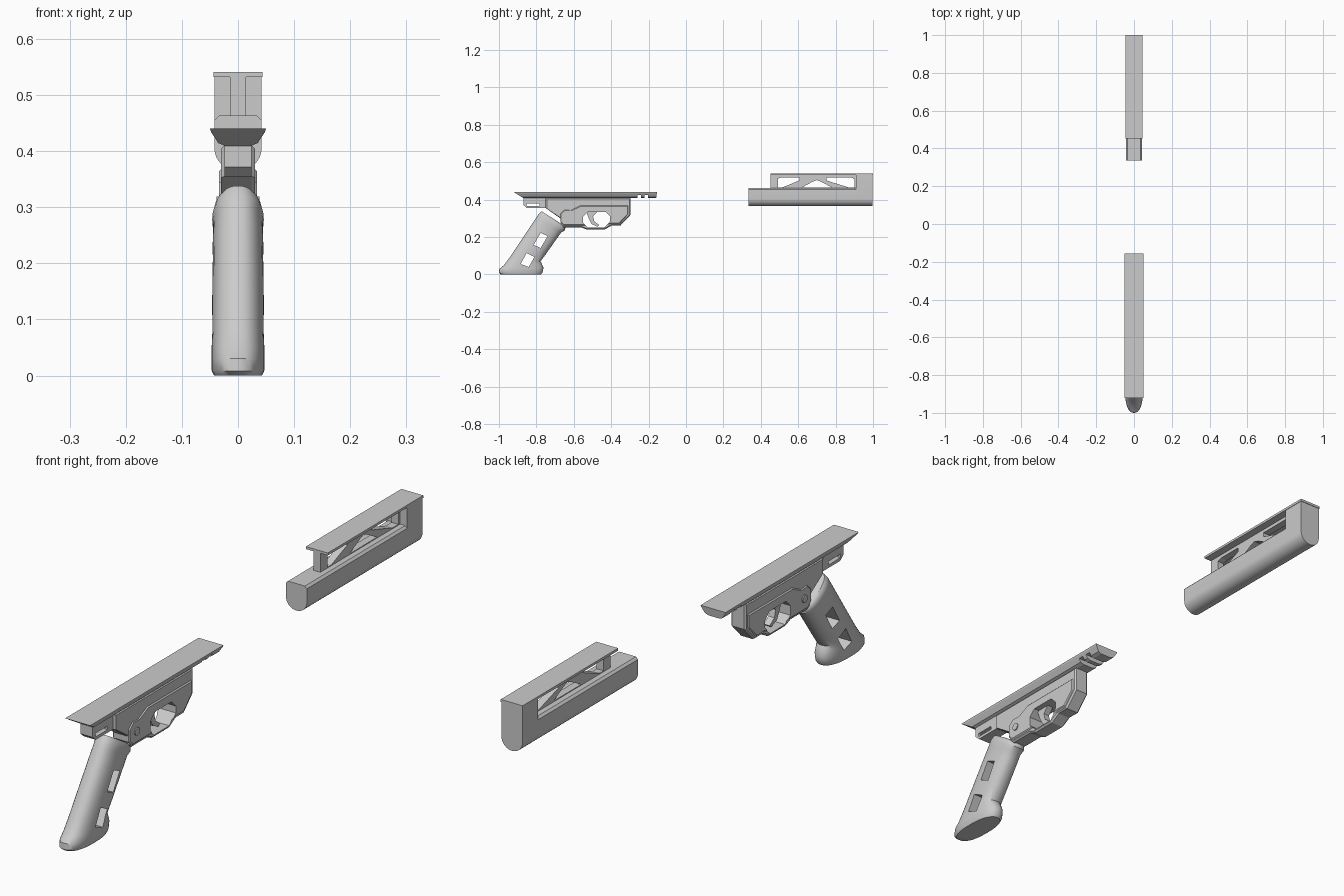
import bpy, bmesh, math

if "Cube" in bpy.data.objects:
    bpy.data.objects.remove(bpy.data.objects["Cube"])


def loft(name, rings, smooth=None):
    """Skin a list of equal-length point rings and cap both ends."""
    bm = bmesh.new()
    vs = [[bm.verts.new(p) for p in r] for r in rings]
    n = len(rings[0])
    for a, b in zip(vs, vs[1:]):
        for i in range(n):
            j = (i + 1) % n
            bm.faces.new((a[i], a[j], b[j], b[i]))
    bm.faces.new(vs[0])
    bm.faces.new(vs[-1])
    bmesh.ops.recalc_face_normals(bm, faces=bm.faces)
    me = bpy.data.meshes.new(name)
    bm.to_mesh(me)
    bm.free()
    ob = bpy.data.objects.new(name, me)
    bpy.context.collection.objects.link(ob)
    if smooth:
        activate(ob)
        bpy.ops.object.shade_smooth_by_angle(angle=math.radians(smooth))
    return ob


def activate(ob):
    bpy.ops.object.select_all(action='DESELECT')
    ob.select_set(True)
    bpy.context.view_layer.objects.active = ob


def side_prism(name, yz, hw, inset=0.0):
    """Side profile (y, z) extruded across x; inset chamfers the side faces."""
    if not inset:
        return loft(name, [[(x, y, z) for y, z in yz] for x in (-hw, hw)])
    cy = (min(p[0] for p in yz) + max(p[0] for p in yz)) / 2
    cz = (min(p[1] for p in yz) + max(p[1] for p in yz)) / 2
    hy = max(p[0] for p in yz) - cy
    hz = max(p[1] for p in yz) - cz
    small = [(cy + (y - cy) * (1 - inset / hy), cz + (z - cz) * (1 - inset / hz)) for y, z in yz]
    return loft(name, [[(x, y, z) for y, z in prof] for x, prof in
                       ((-hw, small), (-hw + inset, yz), (hw - inset, yz), (hw, small))])


def length_prism(name, xz, y0, y1, smooth=None):
    """Cross-section (x, z) extruded along y."""
    return loft(name, [[(x, y, z) for x, z in xz] for y in (y0, y1)], smooth)


def cut(ob, yz):
    """Cut a side profile right through an object."""
    c = side_prism("cutter", yz, 0.2)
    c.hide_render = True
    m = ob.modifiers.new("cut", 'BOOLEAN')
    m.operation, m.object, m.solver = 'DIFFERENCE', c, 'EXACT'
    activate(ob)
    bpy.ops.object.modifier_apply(modifier=m.name)
    bpy.data.objects.remove(c)


def rect(y0, y1, z0, z1):
    return [(y0, z0), (y1, z0), (y1, z1), (y0, z1)]


# Grip: rounded sections from rear point to front point, with half width
def grip_ring(y0, z0, y1, z1, w, n=32, e=2 / 2.4):
    pts = []
    for i in range(n):
        a = 2 * math.pi * i / n
        c, s = math.cos(a), math.sin(a)
        u = math.copysign(abs(c) ** e, c) / 2 + 0.5
        pts.append((w * math.copysign(abs(s) ** e, s), y0 + (y1 - y0) * u, z0 + (z1 - z0) * u))
    return pts


grip = loft("grip", [grip_ring(*s) for s in (
    (-.99, 0, -.775, 0, .043),
    (-1, .008, -.767, .01, .047),
    (-.998, .03, -.762, .036, .047),
    (-.975, .048, -.772, .06, .047),
    (-.945, .088, -.778, .07, .046),
    (-.90, .155, -.75, .108, .046),
    (-.82, .275, -.685, .20, .045),
    (-.80, .305, -.667, .225, .044),
    (-.79, .32, -.648, .236, .046),
    (-.778, .333, -.645, .25, .042),
    (-.772, .338, -.652, .262, .034))], 40)
cut(grip, [(-.777, .222), (-.740, .206), (-.777, .142), (-.815, .158)])
cut(grip, [(-.852, .115), (-.81, .094), (-.841, .04), (-.884, .056)])

# Receiver body with the guard opening
body = side_prism("receiver_body", [
    (-.75, .41), (-.75, .355), (-.657, .29), (-.672, .262), (-.655, .252), (-.56, .252),
    (-.53, .24), (-.435, .24), (-.398, .262), (-.35, .262), (-.297, .318), (-.297, .41)], .03, .006)
panel = side_prism("side_panel", [
    (-.672, .28), (-.672, .325), (-.65, .345), (-.615, .343), (-.565, .368),
    (-.31, .368), (-.31, .322), (-.355, .272), (-.40, .272), (-.44, .262), (-.56, .262),
    (-.655, .262)], .034, .004)
hole = [(-.55, .31), (-.525, .335), (-.43, .335), (-.405, .31), (-.405, .285),
        (-.437, .25), (-.525, .25), (-.55, .275)]
cut(body, hole)
cut(panel, hole)

# Rear tail with slot
tail = side_prism("receiver_tail", [
    (-.87, .412), (-.87, .372), (-.85, .355), (-.74, .355), (-.74, .412)], .024)
cut(tail, rect(-.852, -.782, .366, .379))

# Trigger
side_prism("trigger", [
    (-.535, .34), (-.47, .34), (-.497, .31), (-.49, .283), (-.463, .264), (-.473, .256),
    (-.505, .27), (-.52, .30)], .012)

# Selector knob on both sides
loft("selector_knob", [[(x, -.63 + .014 * math.cos(a * math.pi / 8),
                         .305 + .014 * math.sin(a * math.pi / 8)) for a in range(16)]
                       for x in (-.038, .038)], 40)

# Top rail: dovetail section, sloped rear end, notched front
def rail_ring(y, slope):
    half = [(.05, .44), (.048, .434), (.035, .414), (.022, .409)]
    sec = half + [(-x, z) for x, z in reversed(half)]
    return [(x, y + slope * (.44 - z), z) for x, z in sec]


rail = loft("top_rail", [rail_ring(-.92, 1.6), rail_ring(-.155, -.15)])
for y in (-.26, -.222):
    cut(rail, rect(y, y + .02, .39, .426))

# Front handguard: flat top, rounded belly
belly = [(.042 * math.cos(a), .405 - .04 * math.sin(a))
         for a in (math.pi * i / 16 for i in range(17))]
length_prism("handguard", belly + [(-.042, .455), (-.034, .463), (.034, .463), (.042, .455)],
             .335, .92, 30)

# End block closing the handguard
length_prism("end_block", belly + [(-.042, .535), (.042, .535)], .91, .998, 30)

# Upper sight bar
side_prism("upper_bar", rect(.452, 1, .532, .541), .044)

# Truss web with three windows
web = side_prism("truss_web", rect(.452, .92, .455, .535), .014)
cut(web, [(.492, .466), (.492, .513), (.51, .519), (.607, .519), (.607, .503), (.515, .466)])
cut(web, [(.622, .466), (.675, .495), (.70, .505), (.725, .495), (.778, .466)])
cut(web, [(.75, .503), (.75, .519), (.885, .519), (.9, .51), (.9, .466), (.868, .466)])
